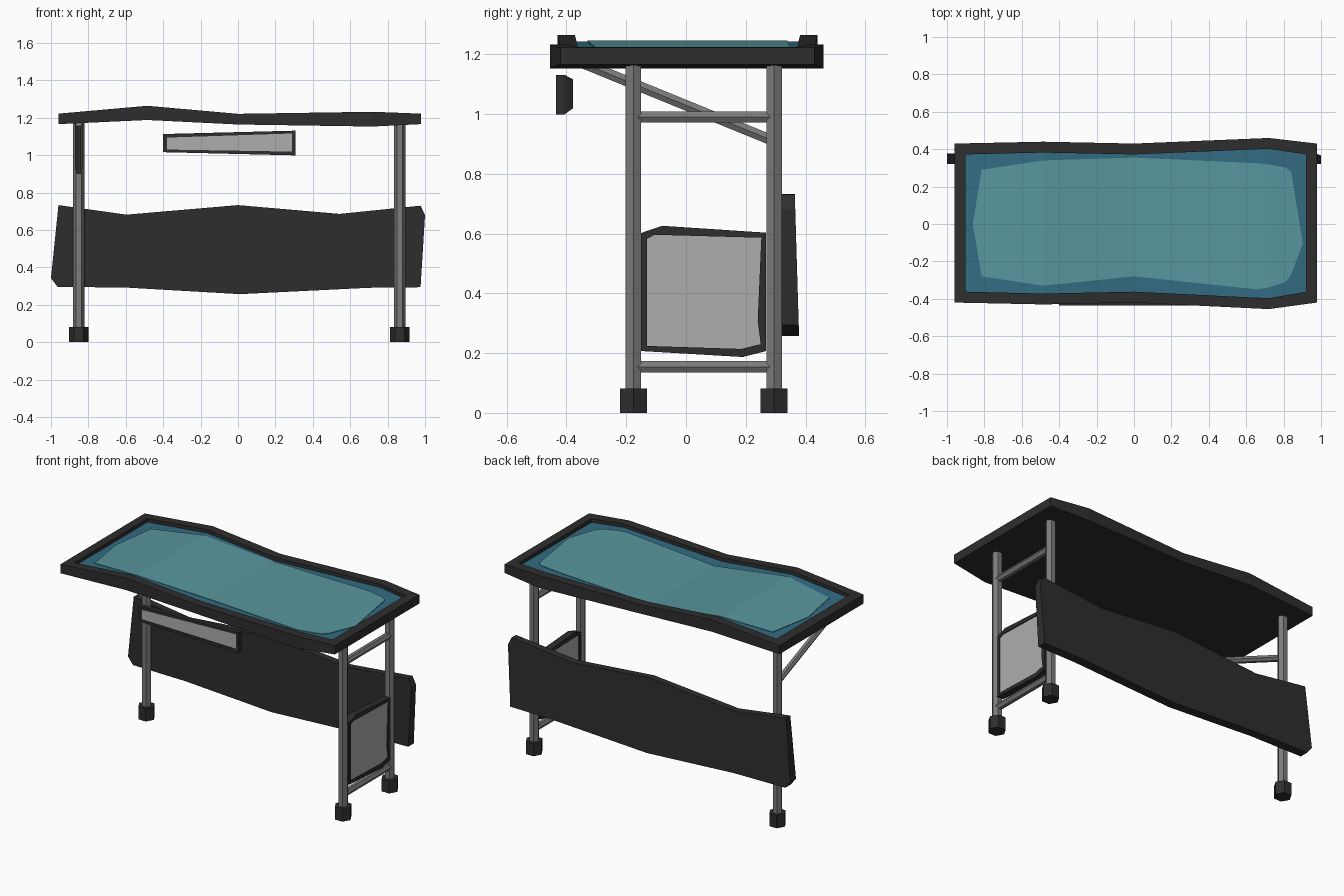
import bpy, bmesh, math
from mathutils import Vector

if "Cube" in bpy.data.objects:
    bpy.data.objects.remove(bpy.data.objects["Cube"])


def material(name, rgb):
    m = bpy.data.materials.new(name)
    m.diffuse_color = (*rgb, 1)
    m.use_nodes = True
    m.node_tree.nodes["Principled BSDF"].inputs["Base Color"].default_value = m.diffuse_color
    return m


DARK = material("charcoal", (0.027, 0.027, 0.027))
STEEL = material("steel grey", (0.2, 0.2, 0.2))
LIGHT = material("light grey", (0.42, 0.42, 0.42))
TEAL = material("deep teal", (0.032, 0.15, 0.225))
PALE = material("pale teal", (0.098, 0.31, 0.345))


def loft(name, rings, mats, caps=(0, 0), strip=False):
    """Bridge equal-length rings and cap both ends (caps = material indices)."""
    bm = bmesh.new()
    loops = [[bm.verts.new(p) for p in r] for r in rings]
    n = len(rings[0])
    for a, b in zip(loops, loops[1:]):
        for i in range(n):
            j = (i + 1) % n
            bm.faces.new((a[i], a[j], b[j], b[i]))
    for loop, mat in ((loops[0], caps[0]), (loops[-1], caps[1])):
        if strip:  # ring runs along the front, then back along the rear
            faces = [bm.faces.new((loop[i], loop[i + 1], loop[n - 2 - i], loop[n - 1 - i]))
                     for i in range(n // 2 - 1)]
        else:
            faces = [bm.faces.new(loop)]
        for f in faces:
            f.material_index = mat
    bmesh.ops.recalc_face_normals(bm, faces=bm.faces[:])
    me = bpy.data.meshes.new(name)
    bm.to_mesh(me)
    bm.free()
    for m in mats:
        me.materials.append(m)
    ob = bpy.data.objects.new(name, me)
    bpy.context.collection.objects.link(ob)
    return ob


def rod(name, a, b, r, mat):
    """Six-sided bar between two points, one corner pointing along x."""
    a, b = Vector(a), Vector(b)
    u = Vector((1, 0, 0))
    v = (b - a).normalized().cross(u)
    hexa = [u * r * math.cos(k * math.pi / 3) + v * r * math.sin(k * math.pi / 3) for k in range(6)]
    return loft(name, [[a + h for h in hexa], [b + h for h in hexa]], [mat])


# Wavy tabletop: x, top z, bottom z, front y, rear y
STATIONS = [(-.96, 1.222, 1.166, -.42, .43), (-.485, 1.264, 1.188, -.43, .44),
            (0, 1.221, 1.164, -.42, .43), (.72, 1.232, 1.153, -.455, .46),
            (.978, 1.222, 1.166, -.42, .43)]


def top_z(x):
    for a, b in zip(STATIONS, STATIONS[1:]):
        if x <= b[0]:
            return a[1] + (b[1] - a[1]) * (x - a[0]) / (b[0] - a[0])
    return STATIONS[-1][1]


def outer(k):
    return [(s[0], s[3], s[k]) for s in STATIONS] + [(s[0], s[4], s[k]) for s in STATIONS[::-1]]


def inner(drop):
    pts = []
    for s in STATIONS:
        x = min(max(s[0], -.90), .92)
        pts.append((x, s[3] + .058, s[4] - .058, top_z(x) - drop))
    return [(x, f, z) for x, f, b, z in pts] + [(x, b, z) for x, f, b, z in pts[::-1]]


loft("tabletop", [outer(2), outer(1), inner(0), inner(.022)], [DARK, TEAL], (0, 1), strip=True)

# Pale area lying on the glass: x, front y, rear y
PATCH = [(-.86, -.01, .01), (-.815, -.28, .29), (-.485, -.33, .34), (0, -.28, .355),
         (.66, -.35, .325), (.72, -.34, .318), (.81, -.31, .302), (.84, -.27, .28), (.9, -.11, -.09)]


def patch(drop):
    return ([(x, f, top_z(x) - drop) for x, f, b in PATCH]
            + [(x, b, top_z(x) - drop) for x, f, b in PATCH[::-1]])


loft("glass_highlight", [patch(.023), patch(.018)], [PALE], strip=True)

# Legs and feet: a pair on the right, a single one on the left
for name, x, y in (("right_front", .865, -.176), ("right_rear", .865, .295), ("left_rear", -.852, .295)):
    rod(name + "_leg", (x, y, .04), (x, y, 1.178), .03, STEEL)
    rod(name + "_foot", (x, y, 0), (x, y, .081), .052, DARK)

# Cross bars and diagonal brace
for name, z in (("upper_cross_bar", .99), ("lower_cross_bar", .154)):
    rod(name, (.865, -.17, z), (.865, .29, z), .022, STEEL)
rod("diagonal_brace", (-.852, -.35, 1.172), (-.852, .29, .911), .02, STEEL)

# Framed panel between the right legs (y, z outlines)
EDGE = [(-.15, .602), (-.08, .626), (.268, .603), (.268, .31), (.268, .207), (.19, .187), (-.15, .207)]
FIELD = [(-.13, .583), (-.105, .596), (.252, .586), (.24, .31), (.25, .23), (.185, .214), (-.13, .224)]


def side(pts, dx):
    return [(.865 + dx, y, z) for y, z in pts]


loft("side_panel", [side(FIELD, -.016), side(FIELD, -.022), side(EDGE, -.022),
                    side(EDGE, .022), side(FIELD, .022), side(FIELD, .016)], [DARK, LIGHT], (1, 1))

# Hanging front plate (x, z outlines)
PLATE = [(-.40, 1.113), (.307, 1.131), (.307, .999), (-.40, 1.016)]
FACE = [(-.38, 1.094), (.29, 1.116), (.29, 1.019), (-.38, 1.03)]


def front(pts, y):
    return [(x, y, z) for x, z in pts]


loft("front_plate", [front(FACE, -.429), front(FACE, -.435), front(PLATE, -.435),
                     front(PLATE, -.406), front(FACE, -.378)], [DARK, LIGHT], (1, 0))

# Rear board, thicker towards the bottom
BOARD = [(-.96, .733), (-.596, .682), (0, .733), (.543, .686), (.976, .73), (1.0, .68),
         (.976, .294), (.70, .291), (.01, .257), (-.596, .292), (-.965, .296), (-1.0, .342)]
loft("rear_board", [front(BOARD, .32), [(x, .386 - .03 * z, z) for x, z in BOARD]], [DARK])
